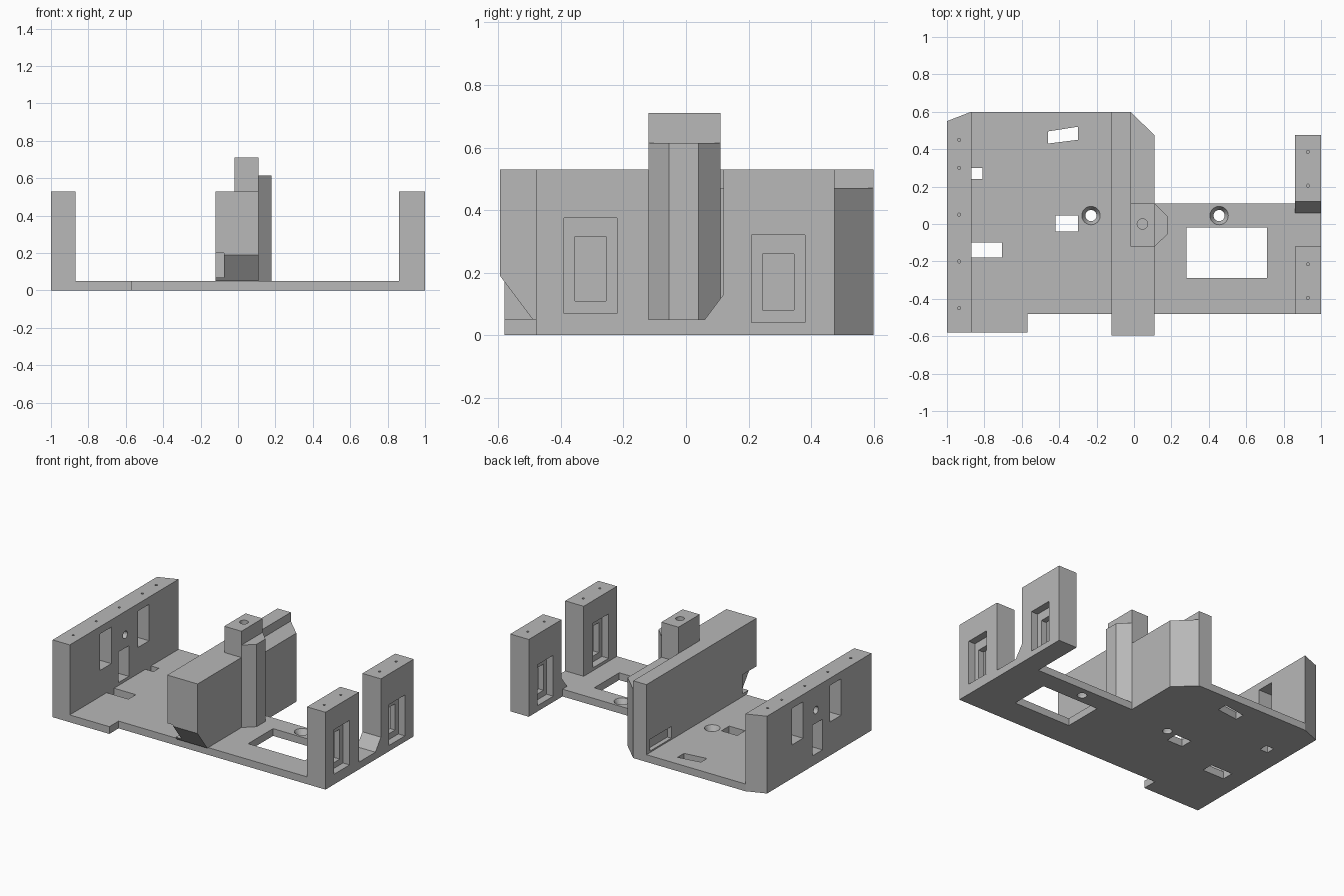
import bpy, bmesh
from mathutils import Matrix, Vector

old = bpy.data.objects.get("Cube")
if old:
    bpy.data.objects.remove(old, do_unlink=True)

GREY = (0.48, 0.48, 0.48, 1)
mat = bpy.data.materials.new("grey plastic")
mat.use_nodes = True
mat.diffuse_color = GREY
mat.node_tree.nodes["Principled BSDF"].inputs["Base Color"].default_value = GREY


def finish(name, bm):
    bmesh.ops.recalc_face_normals(bm, faces=bm.faces[:])
    me = bpy.data.meshes.new(name)
    bm.to_mesh(me)
    bm.free()
    me.materials.append(mat)
    ob = bpy.data.objects.new(name, me)
    bpy.context.collection.objects.link(ob)
    return ob


def prism(name, outline, low, high, axis="z"):
    """Extrude an outline along z (outline is x, y) or along x (outline is y, z)."""
    bm = bmesh.new()
    place = (lambda a, b: (a, b, low)) if axis == "z" else (lambda a, b: (low, a, b))
    face = bm.faces.new([bm.verts.new(place(a, b)) for a, b in outline])
    ext = bmesh.ops.extrude_face_region(bm, geom=[face])["geom"]
    verts = [v for v in ext if isinstance(v, bmesh.types.BMVert)]
    d = high - low
    bmesh.ops.translate(bm, verts=verts, vec=(0, 0, d) if axis == "z" else (d, 0, 0))
    return finish(name, bm)


def box(name, x0, x1, y0, y1, z0, z1):
    return prism(name, [(x0, y0), (x1, y0), (x1, y1), (x0, y1)], z0, z1)


def drill(centre, r_low, r_high, depth, axis="z"):
    bm = bmesh.new()
    turn = Matrix.Rotation(1.5707963, 4, "Y") if axis == "x" else Matrix()
    bmesh.ops.create_cone(bm, cap_ends=True, segments=24, radius1=r_low,
                          radius2=r_high, depth=depth,
                          matrix=Matrix.Translation(Vector(centre)) @ turn)
    return finish("drill_cutter", bm)


def cut(ob, cutters):
    for c in cutters:
        m = ob.modifiers.new("cut", "BOOLEAN")
        m.operation, m.solver, m.object = "DIFFERENCE", "EXACT", c
    bpy.context.view_layer.update()
    dg = bpy.context.evaluated_depsgraph_get()
    me = bpy.data.meshes.new_from_object(ob.evaluated_get(dg))
    ob.modifiers.clear()
    ob.data = me
    for c in cutters:
        bpy.data.objects.remove(c, do_unlink=True)


T = 0.05     # floor thickness
TOP = 0.53   # wall height

# Floor plate with its openings
floor = prism("floor_plate", [(-.87, -.58), (-.57, -.58), (-.57, -.48), (.86, -.48),
                              (.86, .11), (.11, .11), (.11, .475), (-.02, .6),
                              (-.87, .6)], 0, T)
openings = [(.28, .71, -.29, -.02), (-.88, -.705, -.18, -.1),
            (-.42, -.3, -.04, .045), (-.88, -.81, .24, .3)]
cutters = [box("cutter", *o, -.1, .2) for o in openings]
cutters.append(prism("cutter", [(-.46, .43), (-.3, .45), (-.3, .52), (-.46, .495)], -.1, .2))
for x in (-.23, .455):
    cutters.append(drill((x, .045, 0), .03, .03, .3))
    cutters.append(drill((x, .045, .035), .03, .052, .04))
cut(floor, cutters)

# Tall side wall with three windows and a round hole
wall = prism("side_wall", [(-1, -.58), (-.87, -.58), (-.87, .6), (-1, .55)], 0, TOP)
windows = [(-.25, -.13, .23, .48), (.16, .28, .23, .48), (-.05, .06, .07, .28)]
cutters = [box("cutter", -1.1, -.8, *w) for w in windows]
cutters.append(drill((-.93, .02, .37), .025, .025, .4, "x"))
cutters += [drill((-.935, y, TOP), .008, .008, .1) for y in (-.45, -.2, .05, .3, .45)]
cut(wall, cutters)

# Centre block: slanted front underside, rear shelf, corner notches
block = prism("centre_block", [(-.12, -.595), (.11, -.595), (.11, .475),
                               (-.02, .6), (-.12, .6)], T, TOP)
cut(block, [
    prism("cutter", [(-.7, .0), (-.45, 0), (-.49, T), (-.595, .19), (-.7, .33)], -.3, .3, "x"),
    box("cutter", -.02, .3, .1, .7, .47, .7),
    box("cutter", -.2, -.075, -.7, -.44, .07, .2),
    box("cutter", -.2, -.09, .33, .56, .06, .14),
])

# Tower: faceted column against the block and a raised square head
prism("tower_column", [(.11, -.12), (.18, -.055), (.18, .04), (.11, .11)], T, .615)
head = box("tower_head", -.02, .11, -.12, .11, .46, .71)
cut(head, [drill((.045, 0, .7), .028, .028, .12)])

# Twin posts on a shared foot, with a ramp between them
posts = prism("twin_posts", [(-.48, 0), (.475, 0), (.475, TOP), (.12, TOP), (.12, .13),
                             (.06, T), (-.12, T), (-.12, TOP), (-.48, TOP)], .86, 1, "x")
cutters = []
for y0, y1, z0, z1 in ((-.39, -.22, .07, .375), (.21, .38, .04, .32)):
    cutters.append(box("cutter", .95, 1.1, y0, y1, z0, z1))
    cutters.append(box("cutter", .8, .91, y0, y1, z0, z1))
    cutters.append(box("cutter", .8, 1.1, y0 + .035, y1 - .035, z0 + .04, z1 - .06))
    mid = (y0 + y1) / 2
    cutters += [drill((.93, mid + s, TOP), .008, .008, .1) for s in (-.09, .09)]
cut(posts, cutters)
